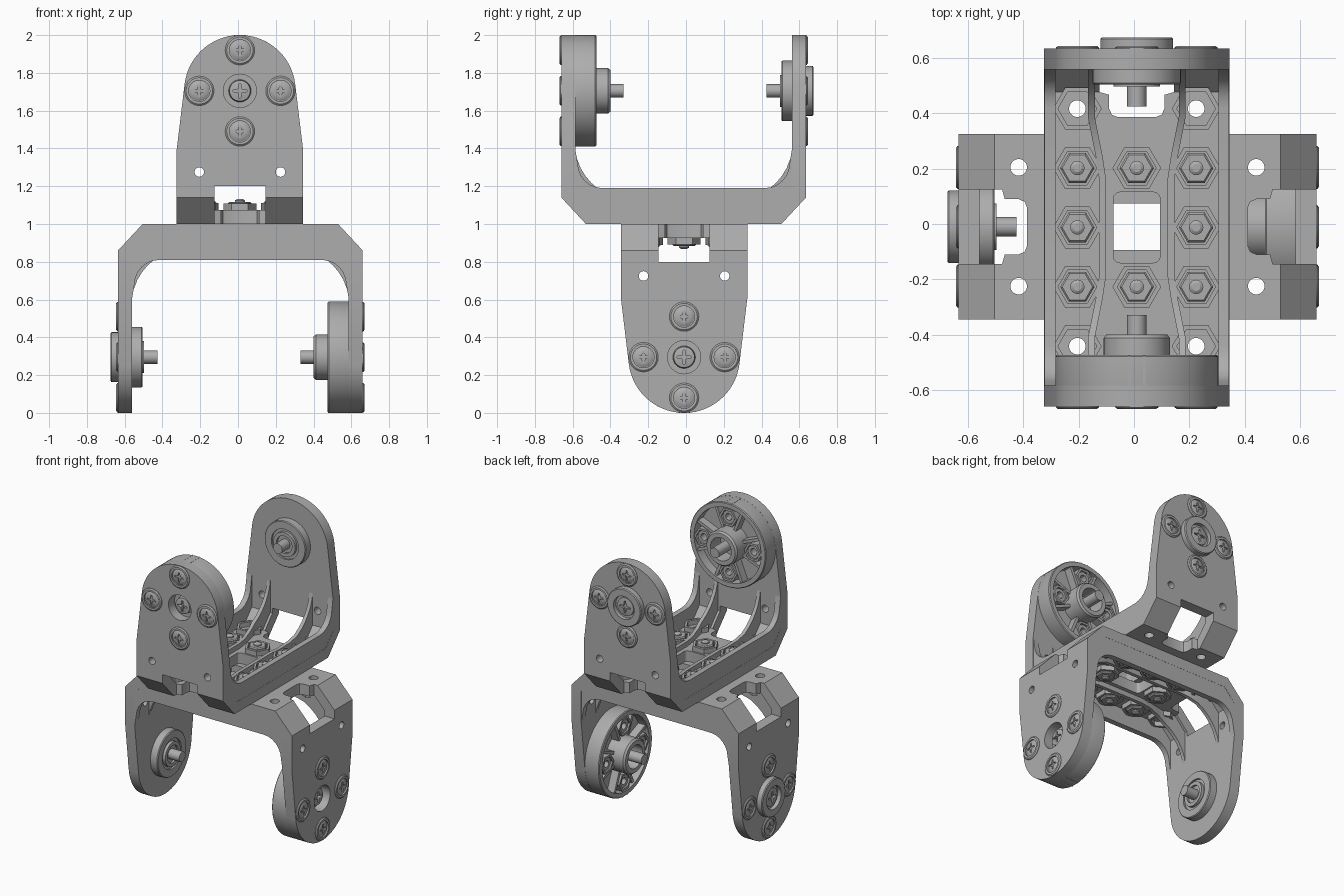
import bpy, bmesh, math
from mathutils import Matrix, Vector

cube = bpy.data.objects.get("Cube")
if cube:
    bpy.data.objects.remove(cube, do_unlink=True)

grey = bpy.data.materials.new("light_grey")
grey.use_nodes = True
COLOR = (0.42, 0.42, 0.42, 1)
grey.diffuse_color = COLOR
grey.node_tree.nodes["Principled BSDF"].inputs["Base Color"].default_value = COLOR

# Placement of the upper bracket, and the turn that makes the lower one
UPPER = Matrix.Translation((0.01, -0.0125, 0))
LOWER = Matrix(((0, -1, 0, 0), (-1, 0, 0, 0), (0, 0, -1, 2), (0, 0, 0, 1))) @ UPPER
PIVOT = 1.705      # height of the joint axis
PITCH = 0.215      # screw spacing
HALF = 0.335       # half width
OUT, INN = 0.6475, 0.5725   # outer and inner face of an arm


def prism(bm, pts, a, b, axis):
    """Extrude a 2D outline along an axis."""
    place = {"X": lambda p, h: (h, p[0], p[1]), "Y": lambda p, h: (p[0], h, p[1]),
             "Z": lambda p, h: (p[0], p[1], h)}[axis]
    lo = [bm.verts.new(place(p, a)) for p in pts]
    hi = [bm.verts.new(place(p, b)) for p in pts]
    n = len(pts)
    bm.faces.new(lo)
    bm.faces.new(hi[::-1])
    for i in range(n):
        bm.faces.new((lo[i], lo[(i + 1) % n], hi[(i + 1) % n], hi[i]))


def lathe(bm, profile, centre, axis="Y", seg=40, closed=False):
    """Revolve (radius, height) points about Y or Z through a centre."""
    turn = Matrix(((1, 0, 0), (0, 0, 1), (0, -1, 0))) if axis == "Y" else Matrix.Identity(3)
    rings = []
    for r, h in profile:
        n = 1 if r == 0 else seg
        rings.append([bm.verts.new(turn @ Vector((r * math.cos(math.tau * k / seg),
                     r * math.sin(math.tau * k / seg), h)) + Vector(centre)) for k in range(n)])
    pairs = list(zip(rings, rings[1:])) + ([(rings[-1], rings[0])] if closed else [])
    for a, b in pairs:
        for k in range(seg):
            j = (k + 1) % seg
            quad = [a[k % len(a)], a[j % len(a)], b[j % len(b)], b[k % len(b)]]
            bm.faces.new(list(dict.fromkeys(quad)))


def circle(x, y, r, n=32):
    return [(x + r * math.cos(math.tau * k / n), y + r * math.sin(math.tau * k / n)) for k in range(n)]


def rounded(hw, hh, r):
    return [(sx * (hw - r) + r * math.cos(math.radians(a0 + d)), sy * (hh - r) + r * math.sin(math.radians(a0 + d)))
            for sx, sy, a0 in ((1, 1, 0), (-1, 1, 90), (-1, -1, 180), (1, -1, 270)) for d in (0, 30, 60, 90)]


def make(name, bm):
    bmesh.ops.recalc_face_normals(bm, faces=bm.faces)
    me = bpy.data.meshes.new(name)
    bm.to_mesh(me)
    bm.free()
    me.materials.append(grey)
    ob = bpy.data.objects.new(name, me)
    bpy.context.collection.objects.link(ob)
    return ob


def boolean(ob, cutter, op):
    mod = ob.modifiers.new("cut", "BOOLEAN")
    mod.operation, mod.object, mod.solver = op, cutter, "EXACT"
    bpy.context.view_layer.update()
    me = bpy.data.meshes.new_from_object(ob.evaluated_get(bpy.context.evaluated_depsgraph_get()))
    ob.modifiers.clear()
    ob.data = me
    bpy.data.objects.remove(cutter, do_unlink=True)


def finish(ob):
    """Smooth the part, then place one copy on each bracket."""
    bpy.ops.object.select_all(action="DESELECT")
    ob.select_set(True)
    bpy.context.view_layer.objects.active = ob
    bpy.ops.object.shade_smooth_by_angle(angle=math.radians(30))
    twin = ob.copy()
    bpy.context.collection.objects.link(twin)
    twin.name, ob.name = "lower_" + ob.name, "upper_" + ob.name
    ob.matrix_world, twin.matrix_world = UPPER, LOWER


def mirrored(half):
    return half + [(-p, q) for p, q in reversed(half)]


AROUND = [(PITCH, 0), (0, PITCH), (-PITCH, 0), (0, -PITCH)]
GRID = [(i * PITCH, j * PITCH) for i in (-1, 0, 1) for j in (-1, 0, 1) if i or j]
CORNERS = [(i * PITCH, j * 2 * PITCH) for i in (-1, 1) for j in (-1, 1)]

# Bracket shell: chamfered U profile trimmed by the arm silhouette
bm = bmesh.new()
prism(bm, mirrored([(0.5175, 1), (OUT, 1.14), (OUT, 2.1), (INN, 2.1), (INN, 1.165), (0.49, 1.075)]), -0.4, 0.4, "X")
shell = make("bracket", bm)
bm = bmesh.new()
arc = [(0.295 * math.cos(math.radians(a)), PIVOT + 0.295 * math.sin(math.radians(a))) for a in range(8, 91, 4)]
prism(bm, mirrored([(HALF, 0.9), (HALF, 1.39)] + arc)[:], -0.8, 0.8, "Y")
bmesh.ops.remove_doubles(bm, verts=bm.verts, dist=0.001)
boolean(shell, make("silhouette", bm), "INTERSECT")

# Openings: centre window, corner slots, round holes
bm = bmesh.new()
prism(bm, rounded(0.085, 0.128, 0.025), 0.9, 1.15, "Z")
for s in (-1, 1):
    slot = mirrored([(0.135, 0.8), (0.135, 0.49), (0.1, 0.48), (0.1, 0.43), (0.09, 0.408), (0.07, 0.4)])
    prism(bm, [(x, s * y) for x, y in slot], 0.9, 1.2, "Z")
    for w in (-PITCH, PITCH):
        prism(bm, circle(w, 1.275, 0.025), s * 0.5, s * 0.75, "Y")
prism(bm, circle(0, PIVOT, 0.088), -0.75, -0.5, "Y")
for x, y in CORNERS:
    prism(bm, circle(x, y, 0.03), 0.9, 1.15, "Z")
bmesh.ops.recalc_face_normals(bm, faces=bm.faces)
boolean(shell, make("openings", bm), "DIFFERENCE")
finish(shell)

# Side rims with rounded inner corners
bm = bmesh.new()
bend = [(0.43 + 0.13 * math.sin(math.radians(a)), 1.32 - 0.13 * math.cos(math.radians(a))) for a in range(0, 76, 15)]
rim = mirrored([(0.516, 1.002), (0.645, 1.141), (0.645, 1.39), (INN, 1.39)] + bend[::-1])
for s in (-1, 1):
    prism(bm, rim, s * 0.295, s * 0.334, "X")
finish(make("side_rims", bm))

# Inner ribs flaring outwards and sweeping up the arms
bm = bmesh.new()
stations = [0, 0.18, 0.26, 0.34, 0.4, 0.45, 0.49, 0.52, 0.545, 0.565, 0.574]
stations = [-u for u in stations[:0:-1]] + stations
for s in (-1, 1):
    last = None
    for u in stations:
        d = abs(u)
        w = 0.112 + 0.04 * min(1, max(0, (d - 0.2) / 0.2))
        t = min(1, max(0, (d - 0.22) / 0.355))
        top, low = 1.42 - 0.31 * math.sqrt(1 - t * t), 1.04 + max(0, d - 0.5)
        ring = [bm.verts.new((s * x, u, z)) for x, z in ((w, low), (w + 0.025, low), (w + 0.025, top), (w, top))]
        if last:
            for k in range(4):
                bm.faces.new((last[k], last[k - 1], ring[k - 1], ring[k]))
        else:
            bm.faces.new(ring)
        last = ring
    bm.faces.new(last)
finish(make("inner_ribs", bm))

# Hexagonal nut seats on the floor
bm = bmesh.new()
for x, y in GRID + CORNERS:
    lathe(bm, [(0.088, 1.06), (0.088, 1.108), (0.07, 1.108), (0.07, 1.06)], (x, y, 0), "Z", 6, True)
finish(make("nut_seats", bm))

# Nuts with screw ends
bm = bmesh.new()
for x, y in GRID:
    lathe(bm, [(0, 1.06), (0.062, 1.06), (0.062, 1.11), (0.055, 1.117), (0, 1.117)], (x, y, 0), "Z", 6)
    lathe(bm, [(0, 1.1), (0.026, 1.1), (0.026, 1.125), (0.015, 1.132), (0, 1.132)], (x, y, 0), "Z", 16)
finish(make("floor_nuts", bm))

# Drive disc with rim, hub and shaft
bm = bmesh.new()
lathe(bm, [(0, -0.58), (0.293, -0.58), (0.295, -0.57), (0.295, -0.468), (0.29, -0.4625), (0.26, -0.4625),
           (0.26, -0.53), (0.12, -0.53), (0.12, -0.40), (0.11, -0.3875), (0.08, -0.3875), (0.08, -0.5),
           (0.035, -0.5), (0.035, -0.3175), (0, -0.3175)], (0, 0, PIVOT), seg=64)
finish(make("drive_disc", bm))

# Spokes, nut pockets and index marks of the disc
bm = bmesh.new()
for k in range(8):
    ang = math.tau * (k + 0.5) / 8
    c, s = math.cos(ang), math.sin(ang)
    bar = [(r * c - t * s, PIVOT + r * s + t * c) for r, t in ((0.11, -0.01), (0.27, -0.01), (0.27, 0.01), (0.11, 0.01))]
    prism(bm, bar, -0.54, -0.475, "Y")
for x, z in AROUND:
    at = (x * 0.9, 0, PIVOT + z * 0.9)
    lathe(bm, [(0.068, -0.54), (0.068, -0.465), (0.052, -0.465), (0.052, -0.54)], at, "Y", 6, True)
    lathe(bm, [(0.05, -0.54), (0.045, -0.475), (0.024, -0.475), (0.024, -0.54)], at, "Y", 12, True)
for x in (-0.027, 0.027):
    top = PIVOT + 0.2945
    prism(bm, [(x - 0.004, top - 0.01), (x + 0.004, top - 0.01), (x + 0.004, top), (x - 0.004, top)], -0.57, -0.465, "Y")
finish(make("disc_details", bm))

# Idler bearing with flange and shaft
bm = bmesh.new()
lathe(bm, [(0, 0.4375), (0.035, 0.4375), (0.035, 0.525), (0.06, 0.525), (0.06, 0.51), (0.085, 0.51), (0.085, 0.53),
           (0.105, 0.53), (0.105, 0.5175), (0.155, 0.5175), (0.16, 0.523), (0.16, 0.58), (0.132, 0.58),
           (0.132, 0.682), (0.126, 0.6875), (0.08, 0.6875), (0.08, 0.66), (0, 0.66)], (0, 0, PIVOT), seg=48)
finish(make("idler_bearing", bm))

# Cross-head screws on both arms
HEAD = [(0, 0.6), (0.078, 0.6), (0.078, 0.651), (0.07, 0.6575), (0.056, 0.6575), (0.056, 0.645),
        (0.05, 0.65), (0.03, 0.655), (0, 0.657)]
spots = [(s, x, PIVOT + z, 1, 0) for s in (-1, 1) for x, z in AROUND]
spots += [(1, 0, PIVOT, 1.25, 0.02), (-1, 0, PIVOT, 1.1, -0.035)]
bm, cross = bmesh.new(), bmesh.new()
for s, x, z, k, lift in spots:
    head = HEAD if lift == 0 else [HEAD[0], (0.056, 0.6)] + HEAD[6:]
    lathe(bm, [(r * k, s * (h + lift)) for r, h in head], (x, 0, z), seg=28)
    a, b = 0.034 * k, 0.008 * k
    star = [(a, -b / 2), (a, b / 2), (b, b), (b / 2, a), (-b / 2, a), (-b, b), (-a, b / 2), (-a, -b / 2), (-b, -b),
            (-b / 2, -a), (b / 2, -a), (b, -b)]
    prism(cross, [(x + p, z + q) for p, q in star], s * (0.63 + lift), s * (0.67 + lift), "Y")
screws = make("arm_screws", bm)
boolean(screws, make("cross_cutter", cross), "DIFFERENCE")
finish(screws)
